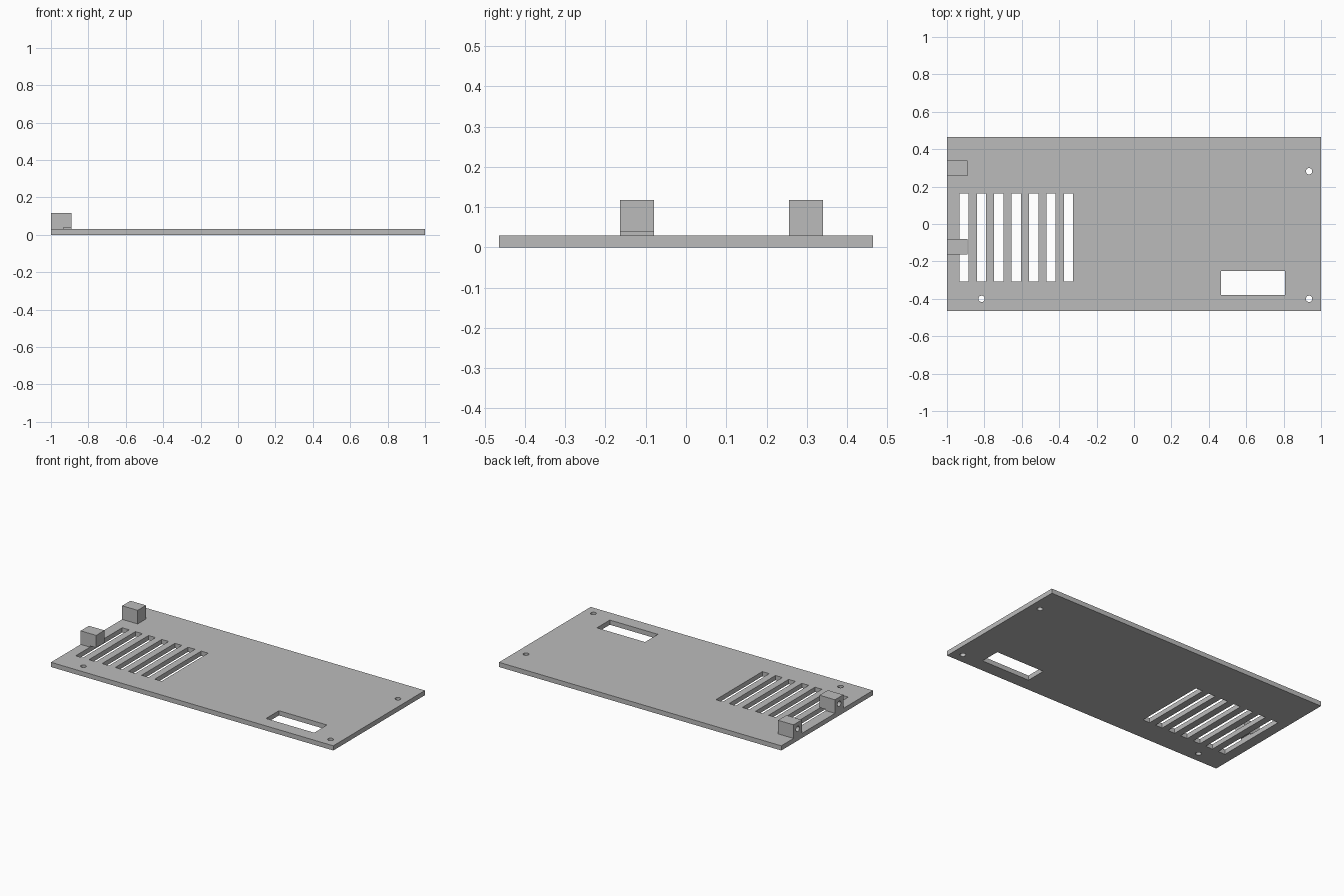
import bpy
from math import pi

if "Cube" in bpy.data.objects:
    bpy.data.objects.remove(bpy.data.objects["Cube"], do_unlink=True)

THICK = 0.03
HALF_DEPTH = 0.464

grey = bpy.data.materials.new("panel grey")
grey.use_nodes = True
grey.diffuse_color = (0.5, 0.5, 0.5, 1)
grey.node_tree.nodes["Principled BSDF"].inputs["Base Color"].default_value = (0.5, 0.5, 0.5, 1)


def box(name, low, high):
    """Box between two opposite corners."""
    bpy.ops.mesh.primitive_cube_add(size=1, location=[(a + b) / 2 for a, b in zip(low, high)])
    ob = bpy.context.object
    ob.name = name
    ob.scale = [b - a for a, b in zip(low, high)]
    bpy.ops.object.transform_apply(location=True, rotation=False, scale=True)
    ob.data.materials.append(grey)
    return ob


def rod(name, centre, radius, length, rotation=(0, 0, 0)):
    bpy.ops.mesh.primitive_cylinder_add(vertices=32, radius=radius, depth=length,
                                        location=centre, rotation=rotation)
    ob = bpy.context.object
    ob.name = name
    ob.data.materials.append(grey)
    return ob


def combine(target, tool, operation):
    """Apply a boolean and discard the tool."""
    tool.hide_render = True
    mod = target.modifiers.new(operation, "BOOLEAN")
    mod.object = tool
    mod.operation = operation
    mod.solver = "EXACT"
    bpy.context.view_layer.objects.active = target
    bpy.ops.object.modifier_apply(modifier=mod.name)
    bpy.data.objects.remove(tool, do_unlink=True)


# Flat base panel
panel = box("vented_panel", (-1, -HALF_DEPTH, 0), (1, HALF_DEPTH, THICK))

# Two mounting lugs on the right-hand edge, each with a blind screw hole
for y in (-0.122, 0.298):
    lug = box("mounting_lug", (-1, y - 0.042, THICK / 2), (-0.89, y + 0.042, 0.117))
    combine(panel, lug, "UNION")
    hole = rod("screw_hole", (-1, y, 0.075), 0.017, 0.16, (0, pi / 2, 0))
    combine(panel, hole, "DIFFERENCE")

# Row of ventilation slots; the first also notches the underside of a lug
for i in range(7):
    x = -0.934 + i * 0.0933
    slot = box("vent_slot", (x, -0.308, -0.1), (x + 0.049, 0.162, 0.038))
    combine(panel, slot, "DIFFERENCE")

# Rectangular window
window = box("window_cut", (0.465, -0.38, -0.1), (0.806, -0.25, 0.1))
combine(panel, window, "DIFFERENCE")

# Corner fixing holes
for x, y in ((0.936, 0.282), (0.936, -0.4), (-0.815, -0.4)):
    combine(panel, rod("fixing_hole", (x, y, 0), 0.017, 0.2), "DIFFERENCE")

# Smooth only the round hole walls
bpy.ops.object.select_all(action="DESELECT")
panel.select_set(True)
bpy.context.view_layer.objects.active = panel
bpy.ops.object.shade_smooth_by_angle(angle=pi / 6)
